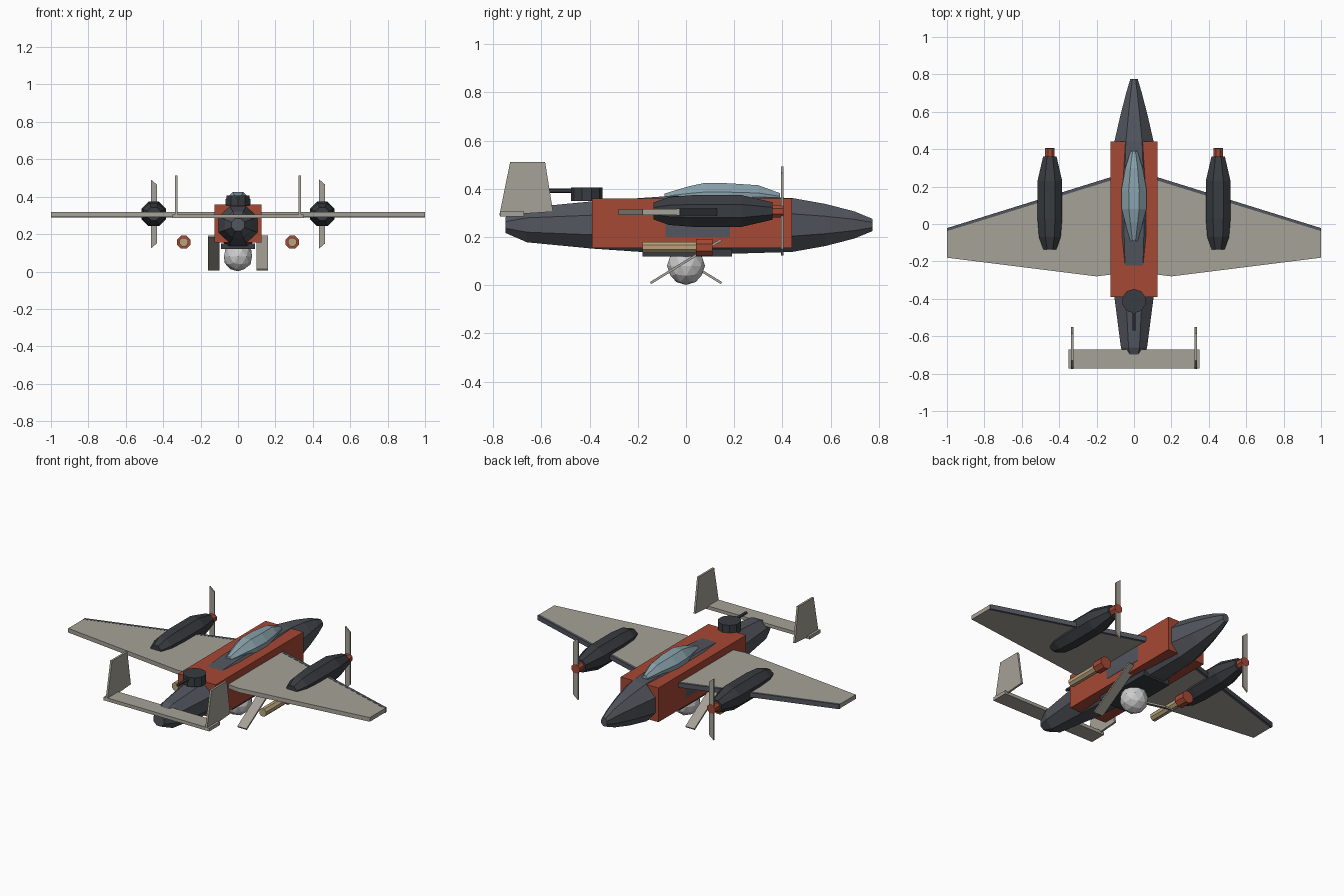
import bpy, bmesh, math
from mathutils import Matrix, Vector

if "Cube" in bpy.data.objects:
    bpy.data.objects.remove(bpy.data.objects["Cube"])


def mat(name, r, g, b):
    m = bpy.data.materials.new(name)
    m.diffuse_color = (r, g, b, 1)
    m.use_nodes = True
    m.node_tree.nodes["Principled BSDF"].inputs["Base Color"].default_value = m.diffuse_color
    return m


SLATE = mat("slate", .085, .092, .11)
DARK = mat("dark", .04, .045, .052)
RED = mat("red", .38, .065, .035)
WING = mat("wing_grey", .38, .36, .31)
GLASS = mat("glass", .25, .36, .41)
TAN = mat("tan", .48, .37, .2)


def finish(name, bm, material=None):
    bmesh.ops.recalc_face_normals(bm, faces=bm.faces)
    me = bpy.data.meshes.new(name)
    bm.to_mesh(me)
    bm.free()
    ob = bpy.data.objects.new(name, me)
    bpy.context.collection.objects.link(ob)
    if material:
        me.materials.append(material)
    return ob


def loft(name, rings, material, x=0, z=0, sides=8):
    """Flat-topped rings (y, half width, half height, z offset) joined along y."""
    bm = bmesh.new()
    k = 1 / math.cos(math.pi / sides)
    loops = []
    for y, rx, rz, dz in rings:
        angles = [(i + .5) * math.tau / sides for i in range(sides)]
        loops.append([bm.verts.new((x + rx * k * math.cos(a), y, z + dz + rz * k * math.sin(a)))
                      for a in angles])
    for a, b in zip(loops, loops[1:]):
        for i in range(sides):
            j = (i + 1) % sides
            bm.faces.new((a[i], a[j], b[j], b[i]))
    bm.faces.new(loops[0])
    bm.faces.new(loops[-1])
    return finish(name, bm, material)


def tube(name, x, z, r, y0, y1, material, sides=8):
    return loft(name, [(y0, r, r, 0), (y1, r, r, 0)], material, x, z, sides)


def slab(name, points, offset, material):
    """Flat outline of 3D points extruded by an offset."""
    bm = bmesh.new()
    face = bm.faces.new([bm.verts.new(p) for p in points])
    ext = bmesh.ops.extrude_face_region(bm, geom=[face], use_keep_orig=True)
    bmesh.ops.translate(bm, vec=Vector(offset),
                        verts=[v for v in ext["geom"] if isinstance(v, bmesh.types.BMVert)])
    return finish(name, bm, material)


def box(name, centre, size, material, tilt=0):
    bm = bmesh.new()
    m = Matrix.Translation(centre) @ Matrix.Rotation(tilt, 4, 'X') @ Matrix.Diagonal((*size, 1))
    bmesh.ops.create_cube(bm, size=1, matrix=m)
    return finish(name, bm, material)


# Fuselage, centre section and canopy
loft("fuselage", [(-.75, .035, .033, 0), (-.66, .07, .072, 0), (-.39, .105, .098, 0),
                  (-.07, .126, .12, 0), (.17, .126, .12, 0), (.44, .105, .112, 0),
                  (.58, .073, .087, 0), (.7, .042, .056, 0), (.775, .02, .025, 0)], SLATE, z=.25)
box("centre_section", (0, .025, .257), (.25, .83, .205), RED)
loft("canopy", [(-.09, .02, .02, 0), (.01, .048, .05, 0), (.08, .066, .065, 0), (.18, .068, .063, 0),
                (.3, .046, .055, 0), (.39, .018, .022, 0)], GLASS, z=.36)

# Rear turret
bm = bmesh.new()
bmesh.ops.create_cone(bm, cap_ends=True, segments=10, radius1=.065, radius2=.065, depth=.055,
                      matrix=Matrix.Translation((0, -.412, .378)))
finish("turret", bm, DARK)
tube("turret_gun", 0, .392, .008, -.57, -.43, DARK, 6)

# Wing with dark leading edge
half = [(.12, -.27), (.2, -.28), (1, -.18), (1, -.03), (.1, .25)]
outline = half + [(-x, y) for x, y in reversed(half)]
slab("wing", [(x, y, .292) for x, y in outline], (0, 0, .025), WING)

# Tailplane
box("tailplane", (0, -.722, .296), (.7, .1, .02), WING)

# Belly plate and ball turret
box("belly_plate", (0, .005, .135), (.18, .37, .03), DARK)
bm = bmesh.new()
bmesh.ops.create_icosphere(bm, subdivisions=2, radius=.079, matrix=Matrix.Translation((0, 0, .08)))
finish("belly_ball", bm)

# Parts repeated on both sides
for side, s in (("left", -1), ("right", 1)):
    slab(f"{side}_leading_edge", [(s * x, y, .29) for x, y in
         [(.1, .24), (1, -.038), (1, -.022), (.1, .258)]], (0, 0, .028), SLATE)
    slab(f"{side}_fin", [(s * .33 - .006, y, z) for y, z in
         [(-.775, .29), (-.552, .305), (-.585, .512), (-.73, .512)]], (.012, 0, 0), WING)
    # Engine, hub and clipped propeller
    x = s * .45
    loft(f"{side}_engine", [(-.135, .035, .035, 0), (-.07, .058, .058, 0), (.03, .066, .066, 0),
                            (.23, .066, .066, 0), (.36, .036, .036, 0)], DARK, x, .308)
    tube(f"{side}_hub", x, .307, .026, .34, .405, RED)
    slab(f"{side}_propeller", [(x + dx, .395, z) for dx, z in
         [(-.016, .123), (.016, .15), (.016, .465), (-.016, .492)]], (0, .009, 0), WING)
    # Underwing pod with collar
    tube(f"{side}_pod", s * .29, .157, .023, -.18, .1, TAN)
    tube(f"{side}_pod_collar", s * .29, .157, .035, .042, .11, RED)
    # Tilted bay door
    box(f"{side}_bay_door", (s * .13, 0, .099), (.06, .345, .01), WING, s * math.radians(31.5))
